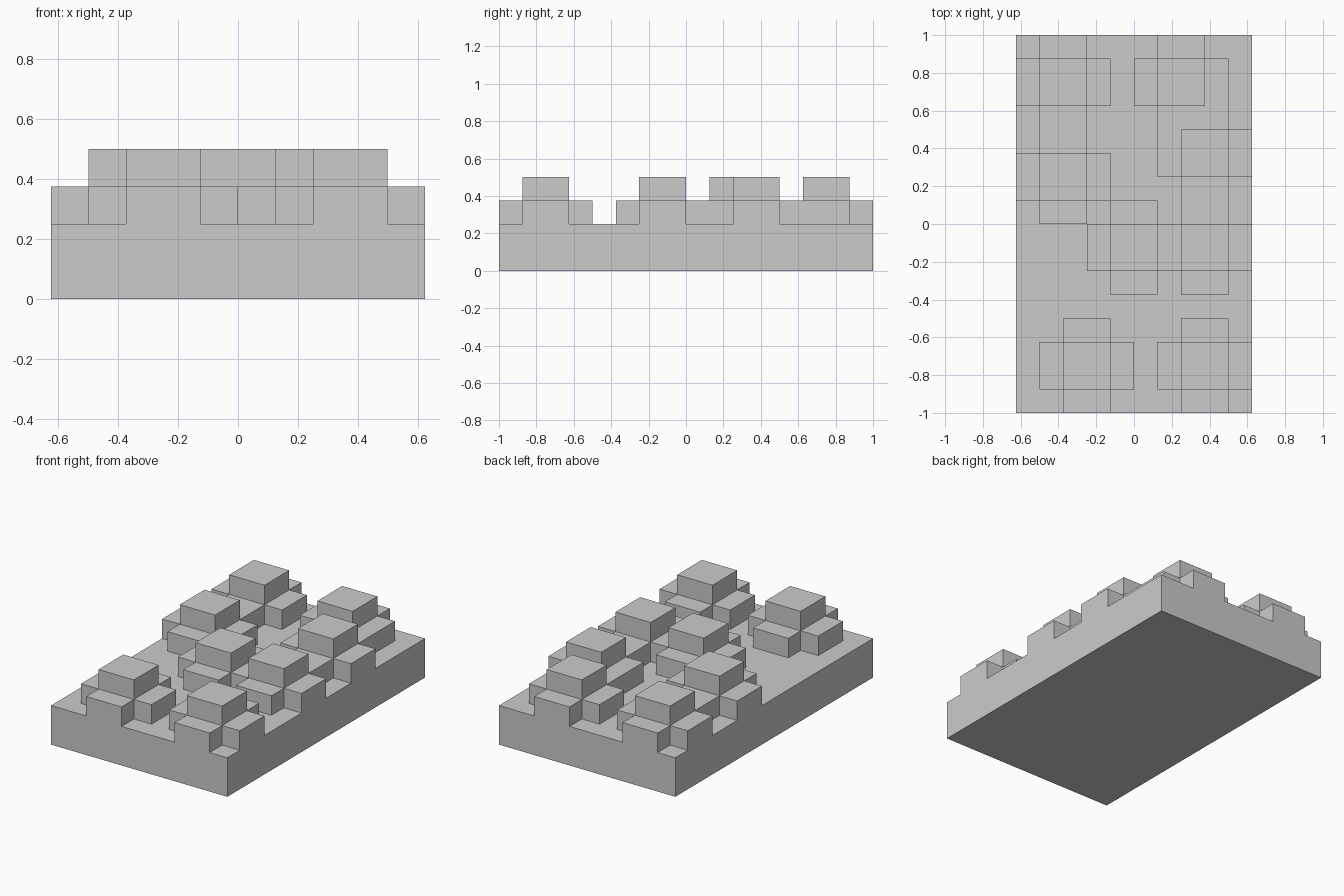
import bpy, bmesh
from mathutils import Vector

if "Cube" in bpy.data.objects:
    bpy.data.objects.remove(bpy.data.objects["Cube"])

U = 0.125                      # every step of the model is a multiple of this
NX, NY = 10, 16                # slab footprint in steps

# Stud centres (x, y)
STUDS = [(-0.375, 0.75), (0.25, 0.75), (-0.375, 0.25), (0.375, 0.375),
         (0.0, -0.125), (0.375, -0.125), (-0.25, -0.75), (0.375, -0.75)]

solid = set()


def fill(x0, x1, y0, y1, z0, z1):
    """Mark a box (in steps) as solid."""
    solid.update((x, y, z) for x in range(x0, x1)
                 for y in range(y0, y1) for z in range(z0, z1))


# Base slab
fill(0, NX, 0, NY, 0, 2)

# Studs: low cross with a taller square block in the middle
for sx, sy in STUDS:
    i, j = round(sx / U) + NX // 2, round(sy / U) + NY // 2
    fill(i - 2, i + 2, j - 1, j + 1, 2, 3)
    fill(i - 1, i + 1, j - 2, j + 2, 2, 3)
    fill(i - 1, i + 1, j - 1, j + 1, 2, 4)

# Skin the solid: one quad per exposed side, so no hidden inner faces
bm = bmesh.new()
verts = {}


def corner(p):
    key = tuple(round(c) for c in p)
    if key not in verts:
        verts[key] = bm.verts.new(((key[0] - NX / 2) * U,
                                   (key[1] - NY / 2) * U, key[2] * U))
    return verts[key]


axes = [Vector((1, 0, 0)), Vector((0, 1, 0)), Vector((0, 0, 1))]
for cell in sorted(solid):
    for a in range(3):
        u, v = axes[(a + 1) % 3], axes[(a + 2) % 3]
        for side in (0, 1):
            step = axes[a] * (1 if side else -1)
            if tuple(round(c) for c in Vector(cell) + step) in solid:
                continue
            o = Vector(cell) + axes[a] * side
            loop = [o, o + u, o + u + v, o + v]
            bm.faces.new([corner(p) for p in (loop if side else loop[::-1])])

mesh = bpy.data.meshes.new("studded_slab")
bm.to_mesh(mesh)
bm.free()
slab = bpy.data.objects.new("studded_slab", mesh)
bpy.context.collection.objects.link(slab)
